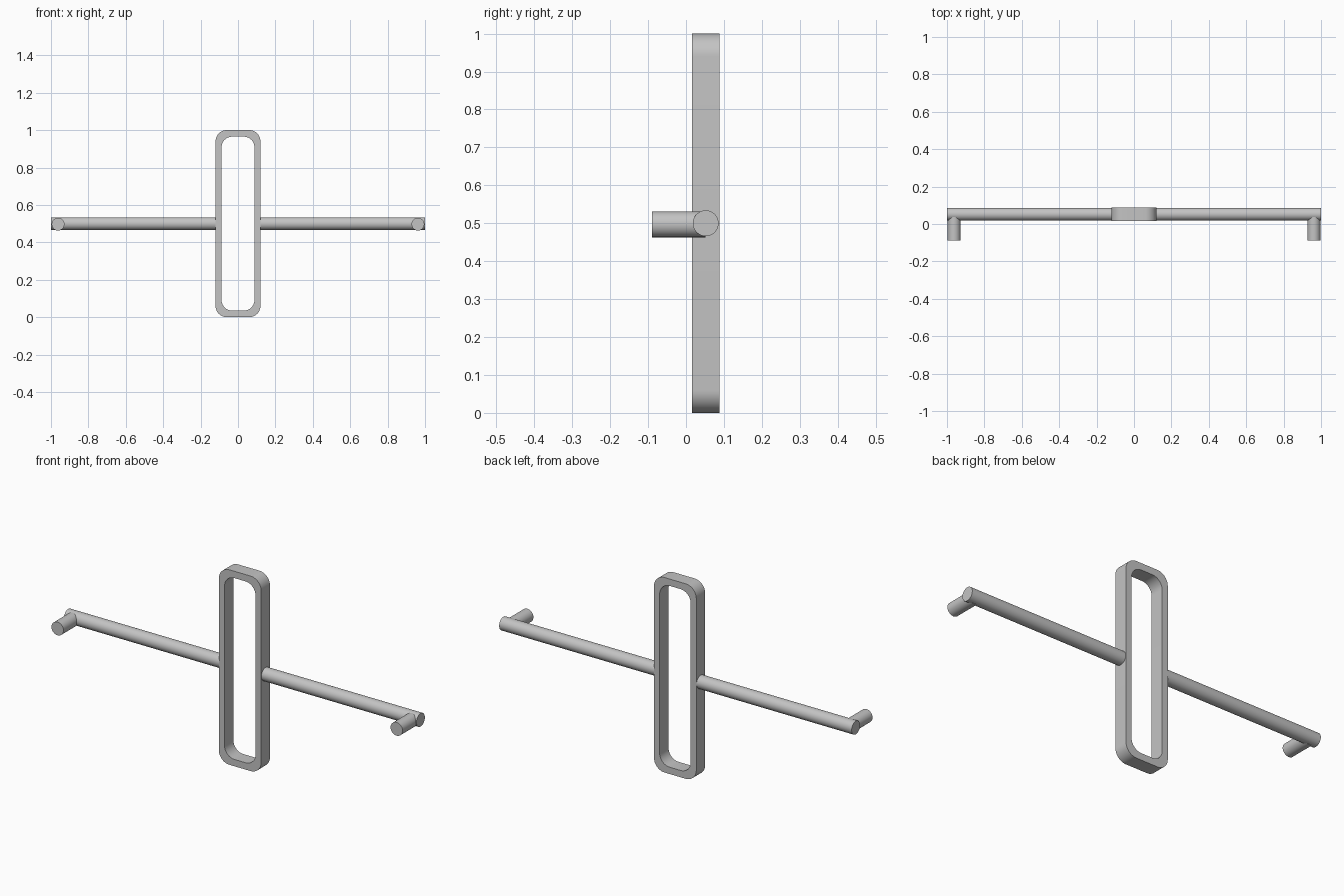
import bpy, bmesh, math
from mathutils import Vector

cube = bpy.data.objects.get("Cube")
if cube:
    bpy.data.objects.remove(cube, do_unlink=True)

GREY = (0.55, 0.55, 0.55, 1)
metal = bpy.data.materials.new("grey_metal")
metal.use_nodes = True
metal.diffuse_color = GREY
metal.node_tree.nodes["Principled BSDF"].inputs["Base Color"].default_value = GREY

BAR_Y, MID_Z, RADIUS = 0.052, 0.5, 0.034


def finish(obj, name):
    obj.name = name
    obj.data.materials.append(metal)
    bpy.ops.object.select_all(action="DESELECT")
    obj.select_set(True)
    bpy.context.view_layer.objects.active = obj
    bpy.ops.object.shade_smooth_by_angle(angle=math.radians(35))


def rod(name, start, end):
    start, end = Vector(start), Vector(end)
    axis = end - start
    bpy.ops.mesh.primitive_cylinder_add(
        vertices=48, radius=RADIUS, depth=axis.length, location=(start + end) / 2,
        rotation=axis.to_track_quat("Z", "Y").to_euler())
    finish(bpy.context.object, name)


def rounded_rect(half_w, half_h, r, steps=12):
    points = []
    for q, (sx, sz) in enumerate([(1, 1), (-1, 1), (-1, -1), (1, -1)]):
        for i in range(steps + 1):
            a = math.pi / 2 * (q + i / steps)
            points.append((sx * (half_w - r) + r * math.cos(a),
                           MID_Z + sz * (half_h - r) + r * math.sin(a)))
    return points


# Upright rounded frame: outer and inner outlines joined into a ring
bm = bmesh.new()
outlines = [(rounded_rect(0.12, 0.5, 0.06), 0.016), (rounded_rect(0.12, 0.5, 0.06), 0.088),
            (rounded_rect(0.088, 0.465, 0.057), 0.088), (rounded_rect(0.088, 0.465, 0.057), 0.016)]
loops = [[bm.verts.new((x, y, z)) for x, z in pts] for pts, y in outlines]
count = len(loops[0])
for k in range(4):
    a, b = loops[k], loops[(k + 1) % 4]
    for i in range(count):
        j = (i + 1) % count
        bm.faces.new((a[i], a[j], b[j], b[i]))
bmesh.ops.recalc_face_normals(bm, faces=bm.faces)
mesh = bpy.data.meshes.new("frame")
bm.to_mesh(mesh)
bm.free()
frame = bpy.data.objects.new("frame", mesh)
bpy.context.collection.objects.link(frame)
finish(frame, "frame")

# Side bars with a forward peg at each tip
for side, s in (("left", 1), ("right", -1)):
    rod(side + "_bar", (s * 0.11, BAR_Y, MID_Z), (s, BAR_Y, MID_Z))
    rod(side + "_peg", (s * 0.962, BAR_Y, MID_Z - 0.003), (s * 0.962, -0.089, MID_Z - 0.003))
